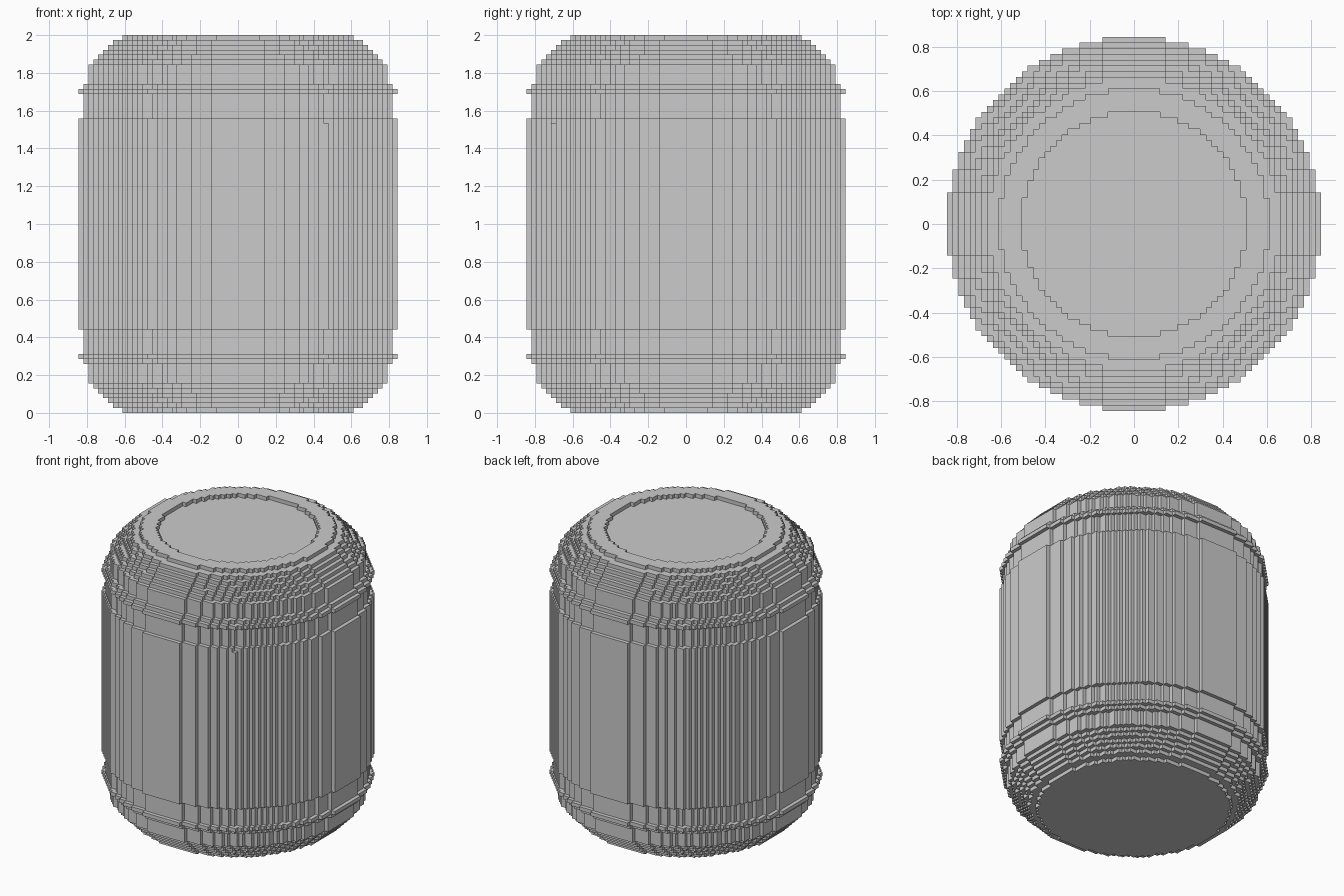
import bpy
import bmesh

if "Cube" in bpy.data.objects:
    bpy.data.objects.remove(bpy.data.objects["Cube"])

V = 2 / 77  # voxel edge length: the barrel is 77 voxels tall

# Bands from the ground up: (number of layers, outer radius in voxels, inner radius)
rounded_end = [(1, 23, None), (1, 25, None), (1, 26, None),
               (1, 27, None), (1, 28, None), (1, 29, None)]
lower_rim = [(4, 30, None), (1, 31, None), (1, 32, None), (5, 31, None)]
body = [(42, 32, None), (1, 32, None)]
bands = rounded_end + lower_rim + body + lower_rim[::-1] + rounded_end[::-1]
bands[-1] = (1, 23, 19)  # shallow recess in the lid
CHIPPED_BAND = len(rounded_end) + len(lower_rim) + 1
CHIP = (18, -27)


def disc(n):
    """Voxel columns inside a circle of radius n + 0.5."""
    return {(i, j) for i in range(-n, n + 1) for j in range(-n, n + 1)
            if i * i + j * j <= (n + 0.5) ** 2}


def ring(outer, inner):
    return disc(outer) - disc(inner) if inner else disc(outer)


layers = [ring(o, i) for _, o, i in bands]
layers[CHIPPED_BAND].discard(CHIP)  # one missing voxel at the shoulder

bm = bmesh.new()
verts = {}


def vert(x, y, z):
    key = (round(2 * x), round(2 * y), z)
    if key not in verts:
        verts[key] = bm.verts.new((x * V, y * V, z * V))
    return verts[key]


def face(*pts):
    bm.faces.new([vert(*p) for p in pts])


# Corner offsets in counter-clockwise order, with the neighbour across each edge
CORNERS = [(-.5, -.5), (.5, -.5), (.5, .5), (-.5, .5)]
NEIGHBOURS = [(0, -1), (1, 0), (0, 1), (-1, 0)]

z0 = 0
for b, (height, _, _) in enumerate(bands):
    z1 = z0 + height
    cells = layers[b]
    below = layers[b - 1] if b > 0 else set()
    above = layers[b + 1] if b + 1 < len(layers) else set()
    for i, j in sorted(cells):
        c = [(i + dx, j + dy) for dx, dy in CORNERS]
        # side walls
        for k, (dx, dy) in enumerate(NEIGHBOURS):
            if (i + dx, j + dy) not in cells:
                p, q = c[k], c[(k + 1) % 4]
                face((*p, z0), (*q, z0), (*q, z1), (*p, z1))
        # exposed treads above and below
        if (i, j) not in above:
            face(*[(*p, z1) for p in c])
        if (i, j) not in below:
            face(*[(*p, z0) for p in reversed(c)])
    z0 = z1

mesh = bpy.data.meshes.new("barrel")
bm.to_mesh(mesh)
bm.free()
barrel = bpy.data.objects.new("barrel", mesh)
bpy.context.collection.objects.link(barrel)
